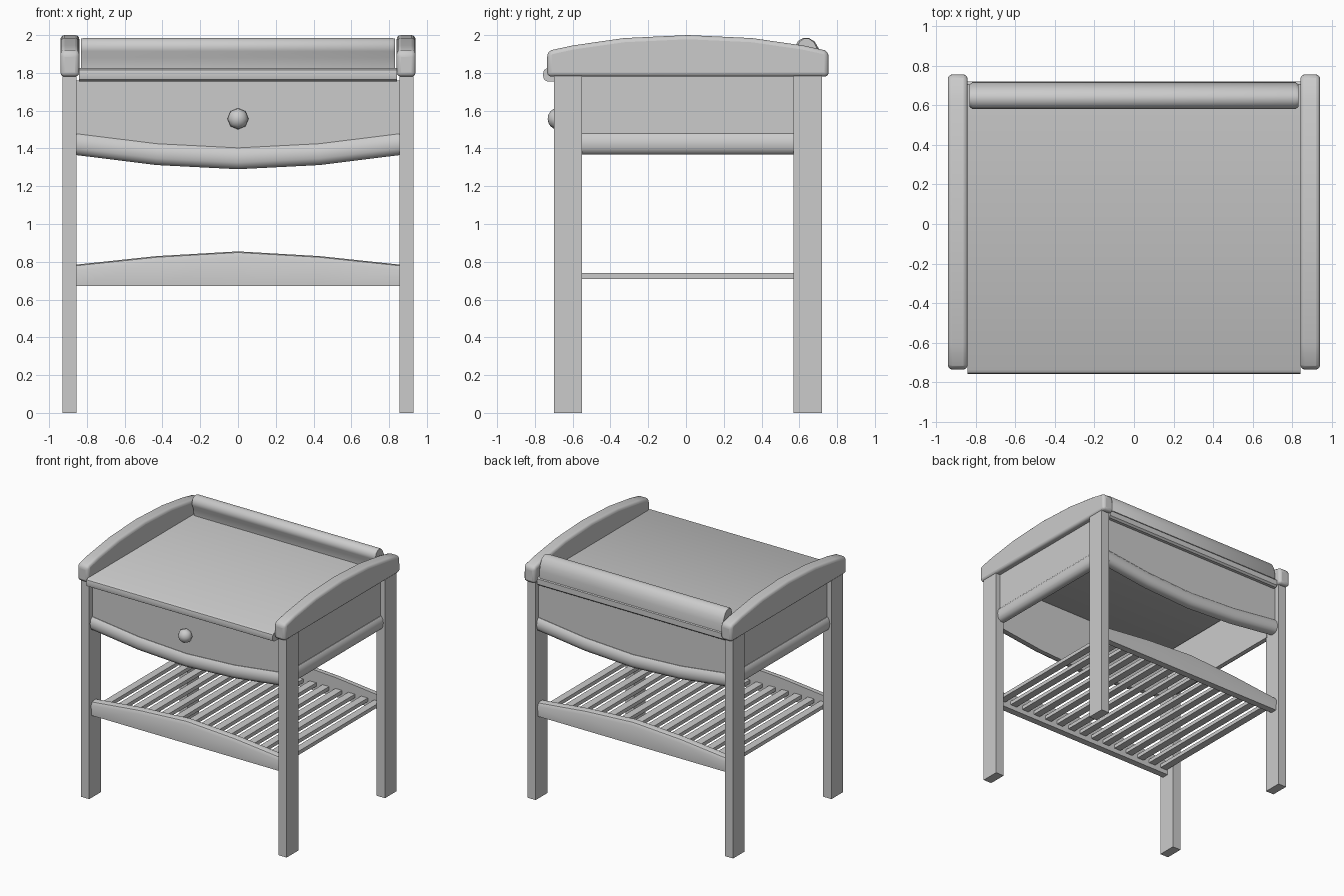
import bpy, bmesh, math
from mathutils import Vector

if "Cube" in bpy.data.objects:
    bpy.data.objects.remove(bpy.data.objects["Cube"])

YC = 0.01  # front/back mirror plane


def finish(bm, name, bevel=0.0, segs=2, angle=40):
    bmesh.ops.recalc_face_normals(bm, faces=bm.faces)
    me = bpy.data.meshes.new(name)
    bm.to_mesh(me)
    bm.free()
    ob = bpy.data.objects.new(name, me)
    bpy.context.collection.objects.link(ob)
    if bevel:
        m = ob.modifiers.new("bevel", 'BEVEL')
        m.width, m.segments, m.limit_method = bevel, segs, 'ANGLE'
    bpy.ops.object.select_all(action='DESELECT')
    ob.select_set(True)
    bpy.context.view_layer.objects.active = ob
    bpy.ops.object.shade_smooth_by_angle(angle=math.radians(angle))
    return ob


def loft(name, rings, **kw):
    """Skin a list of equal-length closed rings and cap both ends."""
    bm = bmesh.new()
    vs = [[bm.verts.new(p) for p in r] for r in rings]
    n = len(rings[0])
    for a, b in zip(vs, vs[1:]):
        for i in range(n):
            j = (i + 1) % n
            bm.faces.new((a[i], a[j], b[j], b[i]))
    bm.faces.new(vs[0])
    bm.faces.new(vs[-1])
    return finish(bm, name, **kw)


def box(name, x0, x1, y0, y1, z0, z1, **kw):
    ring = lambda z: [(x0, y0, z), (x1, y0, z), (x1, y1, z), (x0, y1, z)]
    return loft(name, [ring(z0), ring(z1)], **kw)


def rect(u0, u1, w0, w1):
    return [(u0, w0), (u1, w0), (u1, w1), (u0, w1)]


# half-round moulding section: (outward, up)
MOULD = [(0, 0), (.035, 0), (.058, .012), (.07, .035), (.072, .065),
         (.065, .095), (.05, .113), (0, .113)]
STATIONS = [-.857, -.43, 0, .43, .857]
SAG = [1.365, 1.312, 1.29, 1.312, 1.365]     # apron underside
ARCH = [.785, .83, .855, .83, .785]          # shelf rail top

for s, side in ((-1, "front"), (1, "back")):
    Y = lambda d: YC + s * d
    # legs
    for sx, lr in ((-1, "left"), (1, "right")):
        xs = sorted((sx * .855, sx * .93))
        ys = sorted((Y(.56), Y(.71)))
        box(f"{side}_{lr}_leg", *xs, *ys, 0, 1.79)
    # apron panel with curved lower edge, and its moulding
    loft(f"{side}_panel", [[(x, Y(u), z) for u, z in rect(.625, .67, b + .1, 1.76)]
                           for x, b in zip(STATIONS, SAG)])
    loft(f"{side}_moulding", [[(x, Y(.625 + u), b + w) for u, w in MOULD]
                              for x, b in zip(STATIONS, SAG)])
    # arched shelf rail
    loft(f"{side}_shelf_rail", [[(x, Y(u), z) for u, z in
                                 [(.625, .672), (.68, .672), (.685, t - .03),
                                  (.672, t - .006), (.655, t), (.625, t)]]
                                for x, t in zip(STATIONS, ARCH)])

for s, side in ((-1, "left"), (1, "right")):
    # side panel and straight moulding
    box(f"{side}_side_panel", *sorted((s * .855, s * .89)), -.56, .58, 1.46, 1.79)
    loft(f"{side}_side_moulding", [[(s * (.85 + u * .9), y, 1.367 + w) for u, w in MOULD]
                                   for y in (-.56, .58)])
    # arched top rail
    prof = [(-.735, 1.78), (-.735, 1.905), (-.715, 1.92), (-.6, 1.945), (-.33, 1.984),
            (0.01, 2.0), (.35, 1.984), (.62, 1.945), (.735, 1.92), (.755, 1.905), (.755, 1.78)]
    loft(f"{side}_top_rail", [[(x, y, z) for y, z in prof]
                              for x in (s * .84, s * .94)], bevel=.022, segs=3)

# table top with rounded front and back edges
top = [(-.735, 1.755), (-.752, 1.765), (-.758, 1.79), (-.752, 1.815), (-.735, 1.825),
       (.705, 1.825), (.72, 1.812), (.72, 1.768), (.705, 1.755)]
loft("table_top", [[(x, y, z) for y, z in top] for x in (-.842, .842)])

# rolled back rail
roll = [(.61, 1.82), (.603, 1.88), (.584, 1.915), (.58, 1.94), (.592, 1.968), (.62, 1.985),
        (.65, 1.985), (.682, 1.965), (.705, 1.925), (.715, 1.88), (.716, 1.82)]
ends = lambda x, k: [(x, .65 + (y - .65) * k, 1.82 + (z - 1.82) * (.85 + .15 * k)) for y, z in roll]
loft("back_rail", [ends(-.83, .85), ends(-.815, 1), ends(.815, 1), ends(.83, .85)])

# shelf slats running front to back
N = 15
for i in range(N):
    x = -.815 + 1.63 * i / (N - 1)
    box(f"shelf_slat_{i + 1}", x - .03, x + .03, -.625, .645, .71, .74)

# drawer knob
bm = bmesh.new()
bmesh.ops.create_uvsphere(bm, u_segments=8, v_segments=8, radius=.056)
for v in bm.verts:
    v.co = Vector((v.co.x, v.co.z * .9 - .682, v.co.y + 1.557))
finish(bm, "drawer_knob", angle=60)
